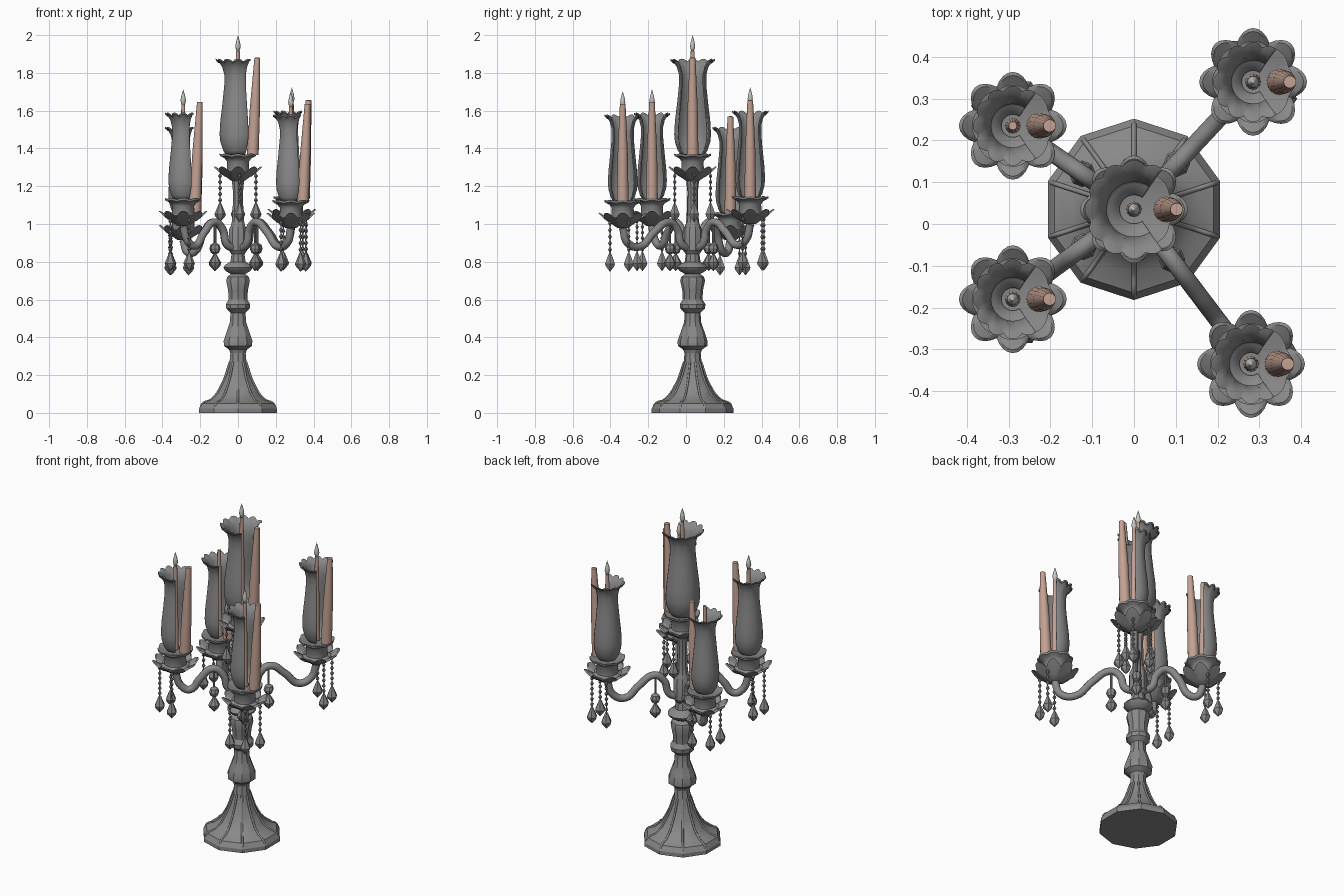
import bpy, bmesh, math
from mathutils import Vector

if "Cube" in bpy.data.objects:
    bpy.data.objects.remove(bpy.data.objects["Cube"])
CY = 0.035                       # column axis in y

def mat(name, c):
    m = bpy.data.materials.new(name)
    m.diffuse_color = (*c, 1)
    m.use_nodes = True
    m.node_tree.nodes["Principled BSDF"].inputs["Base Color"].default_value = m.diffuse_color
    return m

GREY = mat("grey_metal", (0.25, 0.25, 0.25))
WAX = mat("candle_wax", (0.55, 0.36, 0.29))
FLAME = mat("pale_flame", (0.55, 0.57, 0.55))

def finish(bm, name, m, angle=30):
    bmesh.ops.remove_doubles(bm, verts=bm.verts, dist=1e-5)
    bmesh.ops.recalc_face_normals(bm, faces=bm.faces)
    me = bpy.data.meshes.new(name)
    bm.to_mesh(me)
    bm.free()
    me.materials.append(m)
    ob = bpy.data.objects.new(name, me)
    bpy.context.collection.objects.link(ob)
    bpy.ops.object.select_all(action='DESELECT')
    ob.select_set(True)
    bpy.context.view_layer.objects.active = ob
    bpy.ops.object.shade_smooth_by_angle(angle=math.radians(angle))
    return ob

def lathe(name, prof, n, pos, m, a0=0.0, a1=360.0, lobes=0, lean=0.0, angle=30):
    """prof: (radius, z[, lobe amount]); an arc under 360 stays open"""
    bm = bmesh.new()
    full = a1 - a0 >= 360
    cnt = n if full else n + 1
    h = prof[-1][1] - prof[0][1]
    rings = []
    for p in prof:
        amp = p[2] if len(p) > 2 else 0
        sx = lean * (p[1] - prof[0][1]) / h if lean else 0
        ring = []
        for i in range(cnt):
            a = math.radians(a0 + (a1 - a0) * i / n)
            w = amp * (abs(math.cos(lobes * a / 2)) - 0.5)
            ring.append(bm.verts.new((pos[0] + sx + (p[0] + w) * math.cos(a),
                                      pos[1] + (p[0] + w) * math.sin(a),
                                      pos[2] + p[1] + w * 1.2)))
        rings.append(ring)
    for r, s in zip(rings, rings[1:]):
        for i in range(n):
            j = (i + 1) % cnt
            bm.faces.new((r[i], r[j], s[j], s[i]))
    return finish(bm, name, m, angle)

def tube(name, pts, rad, m):
    cu = bpy.data.curves.new(name, 'CURVE')
    cu.dimensions = '3D'
    cu.bevel_depth = rad
    cu.bevel_resolution = 3
    cu.resolution_u = 6
    cu.use_fill_caps = True
    sp = cu.splines.new('BEZIER')
    sp.bezier_points.add(len(pts) - 1)
    for b, p in zip(sp.bezier_points, pts):
        b.co = p
        b.handle_left_type = b.handle_right_type = 'AUTO'
    cu.materials.append(m)
    ob = bpy.data.objects.new(name, cu)
    bpy.context.collection.objects.link(ob)

def strand(name, x, y, top, bottom, bead=0.011):
    """chain of beads ending in a faceted drop"""
    drop = bottom + 0.10
    n = max(1, round((top - drop) / 0.032))
    step = (top - drop) / n
    prof = [(0, top)]
    for i in range(n):
        z = top - i * step
        prof += [(0.003, z - 0.1 * step), (bead, z - 0.5 * step), (0.003, z - 0.9 * step)]
    prof += [(0.010, drop - 0.01), (0.030, bottom + 0.042), (0.026, bottom + 0.03), (0, bottom)]
    lathe(name, prof, 6, (x, y, 0), GREY)

# Faceted foot and baluster stem
lathe("base", [(0, 0), (0.217, 0), (0.217, 0.022), (0.20, 0.05), (0.155, 0.068), (0.118, 0.10),
               (0.09, 0.15), (0.066, 0.20), (0.048, 0.26), (0.042, 0.325), (0, 0.325)],
      10, (0, CY, 0), GREY, 90, 450)
# raised ribs on the foot
for k in range(10):
    a = math.radians(90 + 36 * k)
    tube("base_rib", [(r * math.cos(a), CY + r * math.sin(a), z) for r, z in
                      ((0.21, 0.02), (0.196, 0.05), (0.15, 0.07), (0.09, 0.15), (0.045, 0.27))], 0.006, GREY)
lathe("stem", [(0.04, 0.31), (0.05, 0.335), (0.078, 0.355), (0.08, 0.38), (0.066, 0.42), (0.045, 0.48),
               (0.042, 0.53), (0.065, 0.552), (0.068, 0.575), (0.052, 0.60), (0.055, 0.65), (0.066, 0.70),
               (0.06, 0.72), (0.04, 0.735), (0.07, 0.752), (0.082, 0.77), (0.07, 0.785), (0.042, 0.80),
               (0.036, 0.84), (0.05, 0.86), (0.05, 0.97), (0.036, 1.0), (0.03, 1.05), (0.028, 1.17),
               (0.035, 1.24), (0, 1.24)], 10, (0, CY, 0), GREY, 90, 450)

def holder(name, x, y, z, rs, gh, ch, flame):
    """cup, glass chimney, tall candle and lit candle standing on plate height z"""
    lathe(name + "_cup", [(0, -0.14), (0.03, -0.14), (0.055, -0.122), (0.085, -0.105, 0.012),
                          (0.115, -0.08, 0.028), (0.107, -0.077, 0.028), (0.075, -0.094, 0.008), (0.06, -0.085),
                          (0.058, -0.035), (0.07, -0.018), (0.093, -0.008, 0.006), (0.095, 0.004, 0.006),
                          (0.08, 0.002), (0.05, -0.008), (0, -0.01)],
          64, (x, y, z), GREY, lobes=8, angle=40)
    prof = [(0.035, 0.0), (0.062, 0.01), (0.075, 0.05), (0.09, 0.14), (0.094, 0.22), (0.09, 0.36),
            (0.078, 0.56), (0.069, 0.74), (0.069, 0.85), (0.078, 0.93, 0.004), (0.095, 0.98, 0.01),
            (0.110, 1.0, 0.012), (0.108, 0.985, 0.012)]
    g = lathe(name + "_glass", [(p[0] * rs, p[1] * gh) + tuple(p[2:]) for p in prof],
              60, (x, y, z), GREY, 55, 305, lobes=12, angle=50)
    s = g.modifiers.new("wall", 'SOLIDIFY')
    s.thickness = 0.007
    s.offset = 0
    lathe(name + "_tall_candle", [(0, 0), (0.031, 0), (0.027, 0.25), (0.015, 0.515), (0, 0.516)],
          16, (x + 0.07 * rs + 0.008, y, z), WAX, lean=0.024)
    lathe(name + "_inner_candle", [(0, 0), (0.019, 0), (0.010, ch), (0, ch)], 12, (x, y, z), WAX)
    if flame:
        lathe(name + "_flame", [(0, -0.005), (0.008, 0), (0.0145, 0.022), (0.011, 0.045), (0.004, 0.07), (0, 0.083)],
              10, (x, y, z + ch), FLAME, angle=60)

# Centre light with four hanging strands
holder("centre", 0, CY, 1.365, 1.0, 0.50, 0.552, True)
for k in range(4):
    a = math.radians(90 * k + 5)
    strand("centre_strand", 0.095 * math.cos(a), CY + 0.095 * math.sin(a), 1.27, 1.01)

# Four arms: x, y, plate height, flame lit
ARMS = [(0.285, 0.34, 1.14, True), (-0.29, -0.18, 1.13, True),
        (-0.29, 0.235, 1.055, False), (0.28, -0.335, 1.12, True)]
for x, y, z, lit in ARMS:
    d = Vector((x, y - CY))
    L = d.length
    u = d / L
    dz = z - 1.13

    def at(r, h):
        return (u.x * r, CY + u.y * r, h)
    holder("arm_light", x, y, z, 0.8, 0.45, 0.50 if lit else 0.51, lit)
    # S-curved arm
    tube("arm", [at(0.03, 0.87), at(0.075, 0.895), at(0.10, 0.97), at(0.155, 1.01), at(0.155 + (L - 0.155) * 0.33, 0.955),
                 at(0.155 + (L - 0.155) * 0.62, 0.885 + dz * 0.4), at(L - 0.03, 0.91 + dz * 0.8),
                 at(L, 0.99 + dz)], 0.021, GREY)
    # strands below the outer half of the cup
    out = math.atan2(u.y, u.x)
    for o in (-75, 0, 75):
        a = out + math.radians(o)
        strand("cup_strand", x + 0.085 * math.cos(a), y + 0.085 * math.sin(a), z - 0.10, 0.75 + dz * 0.3)
    # pendant under the arm crest
    px, py, _ = at(0.15, 0)
    lathe("pendant", [(0, 1.0), (0.006, 0.99), (0.006, 0.90), (0.022, 0.89), (0.028, 0.87), (0.02, 0.848),
                      (0.006, 0.84), (0.012, 0.83), (0.032, 0.795), (0.028, 0.78), (0, 0.75)], 8, (px, py, 0), GREY)
